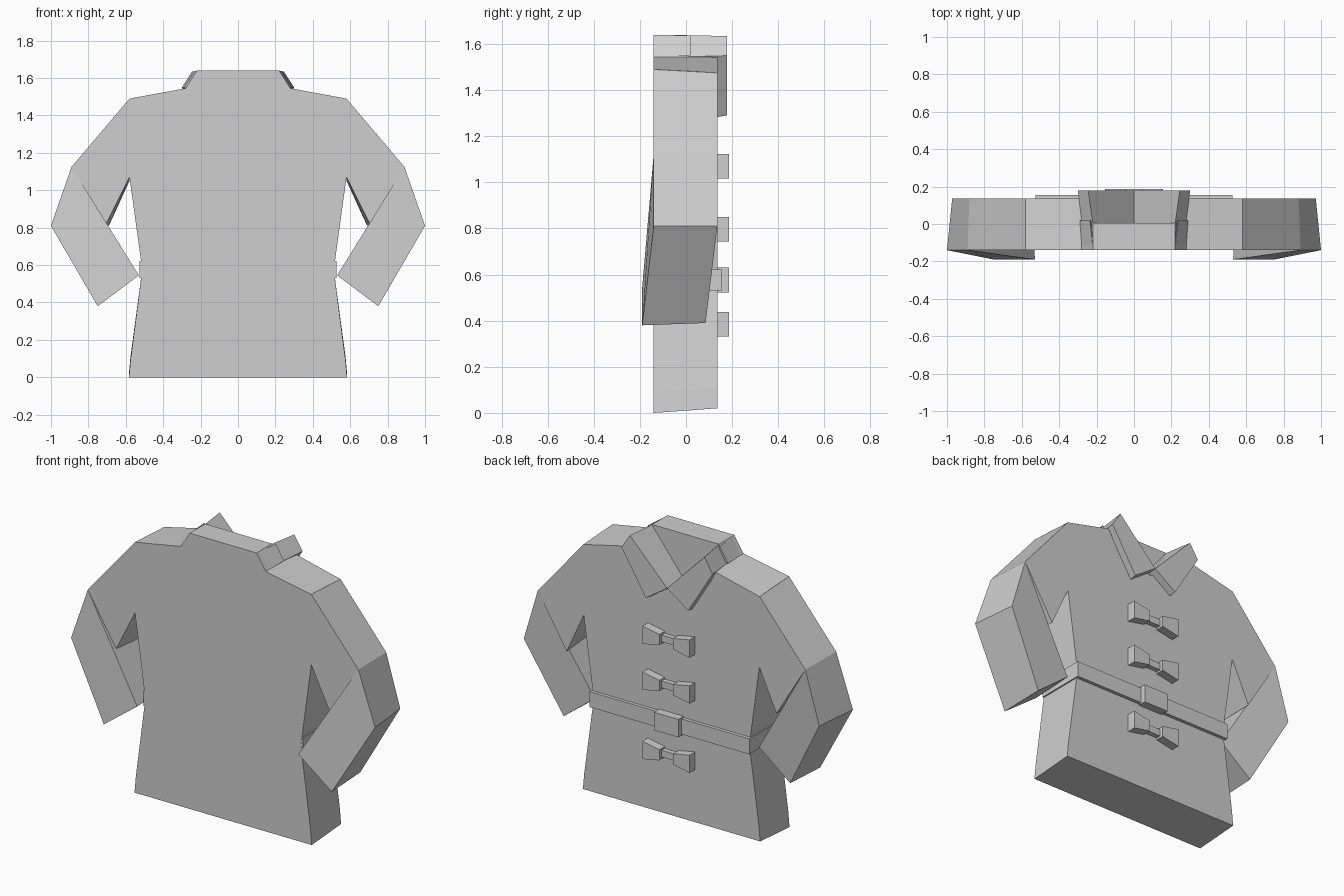
import bpy
import bmesh

cube = bpy.data.objects.get("Cube")
if cube:
    bpy.data.objects.remove(cube, do_unlink=True)

grey = bpy.data.materials.new("plain_grey")
grey.use_nodes = True
grey.diffuse_color = (0.62, 0.62, 0.62, 1)
grey.node_tree.nodes["Principled BSDF"].inputs["Base Color"].default_value = grey.diffuse_color


def loft(name, front, back, mirror=False):
    """Join two matching outlines of 3D points into a solid."""
    bm = bmesh.new()
    a = [bm.verts.new(p) for p in front]
    b = [bm.verts.new(p) for p in back]
    bm.faces.new(a)
    bm.faces.new(b[::-1])
    n = len(a)
    for i in range(n):
        j = (i + 1) % n
        bm.faces.new((a[j], a[i], b[i], b[j]))
    bmesh.ops.recalc_face_normals(bm, faces=bm.faces)
    mesh = bpy.data.meshes.new(name)
    bm.to_mesh(mesh)
    bm.free()
    mesh.materials.append(grey)
    obj = bpy.data.objects.new(name, mesh)
    bpy.context.collection.objects.link(obj)
    if mirror:
        obj.modifiers.new("mirror", "MIRROR")
    return obj


def at(points, y):
    return [(x, y, z) for x, z in points]


def both(half):
    """Complete a right-hand outline with its reflection."""
    return half + [(-x, z) for x, z in reversed(half) if x > 0]


def box(name, x, y0, y1, z0, z1):
    outline = both([(x, z0), (x, z1)])
    return loft(name, at(outline, y0), at(outline, y1))


# Torso: plain slab with the neck, and a slab with a V-shaped opening
Y0, Y1 = -0.14, 0.136


def side(hem, shoulder):
    return [(0.583, hem), (0.575, hem + 0.09), (0.512, 0.575), (0.58, 1.07), (0.58, shoulder)]


neck = [(0.28, 1.545), (0.22, 1.64)]
opening = [(0.28, 1.545), (0, 1.36)]
loft("torso_plain_half", at(both(side(0, 1.49) + neck), Y0),
     at(both(side(0.01, 1.483) + neck), 0.005))
loft("torso_open_half", at(both(side(0.01, 1.483) + opening), 0.005),
     at(both(side(0.02, 1.475) + opening), Y1))

# Sleeves: upper arm and bent forearm
upper_front = [(0.58, 1.49), (0.89, 1.125), (0.705, 0.82), (0.58, 1.07)]
upper_back = [(0.58, 1.475), (0.88, 1.12), (0.69, 0.81), (0.58, 1.05)]
loft("upper_sleeves", at(upper_front, Y0), at(upper_back, Y1), True)
lower_front = at([(0.89, 1.125), (1.0, 0.81)], Y0) + at([(0.75, 0.38), (0.53, 0.545)], -0.19)
lower_back = at([(0.88, 1.12), (0.972, 0.81)], Y1) + at([(0.745, 0.39), (0.54, 0.55)], 0.085)
loft("lower_sleeves", lower_front, lower_back, True)

# Collar: flared lapels meeting at the V
lapel_front = [(0.22, 1.638), (0.278, 1.545), (0.13, 1.265), (0, 1.36)]
lapel_back = [(0.245, 1.635), (0.3, 1.55), (0.14, 1.29), (0, 1.385)]
loft("collar_stand", at([(0.22, 1.638), (0.278, 1.545), (0.2, 1.545)], -0.13),
     at([(0.235, 1.637), (0.29, 1.55), (0.2, 1.56)], 0.02), True)
loft("collar_lapels", at(lapel_front, 0.006), at(lapel_back, 0.178), True)

# Belt and buckle
box("belt", 0.526, -0.139, 0.156, 0.53, 0.622)
box("buckle", 0.08, 0.13, 0.186, 0.523, 0.63)

# Bow-shaped fasteners with a thin linking bar
for i, z in enumerate((1.07, 0.797, 0.385)):
    tab = [(0.155, z - 0.053), (0.155, z + 0.053), (0.045, z + 0.032), (0.045, z - 0.032)]
    loft(f"fastener_tabs_{i + 1}", at(tab, 0.13), at(tab, 0.187), True)
    box(f"fastener_bar_{i + 1}", 0.05, 0.13, 0.165, z - 0.02, z + 0.02)
